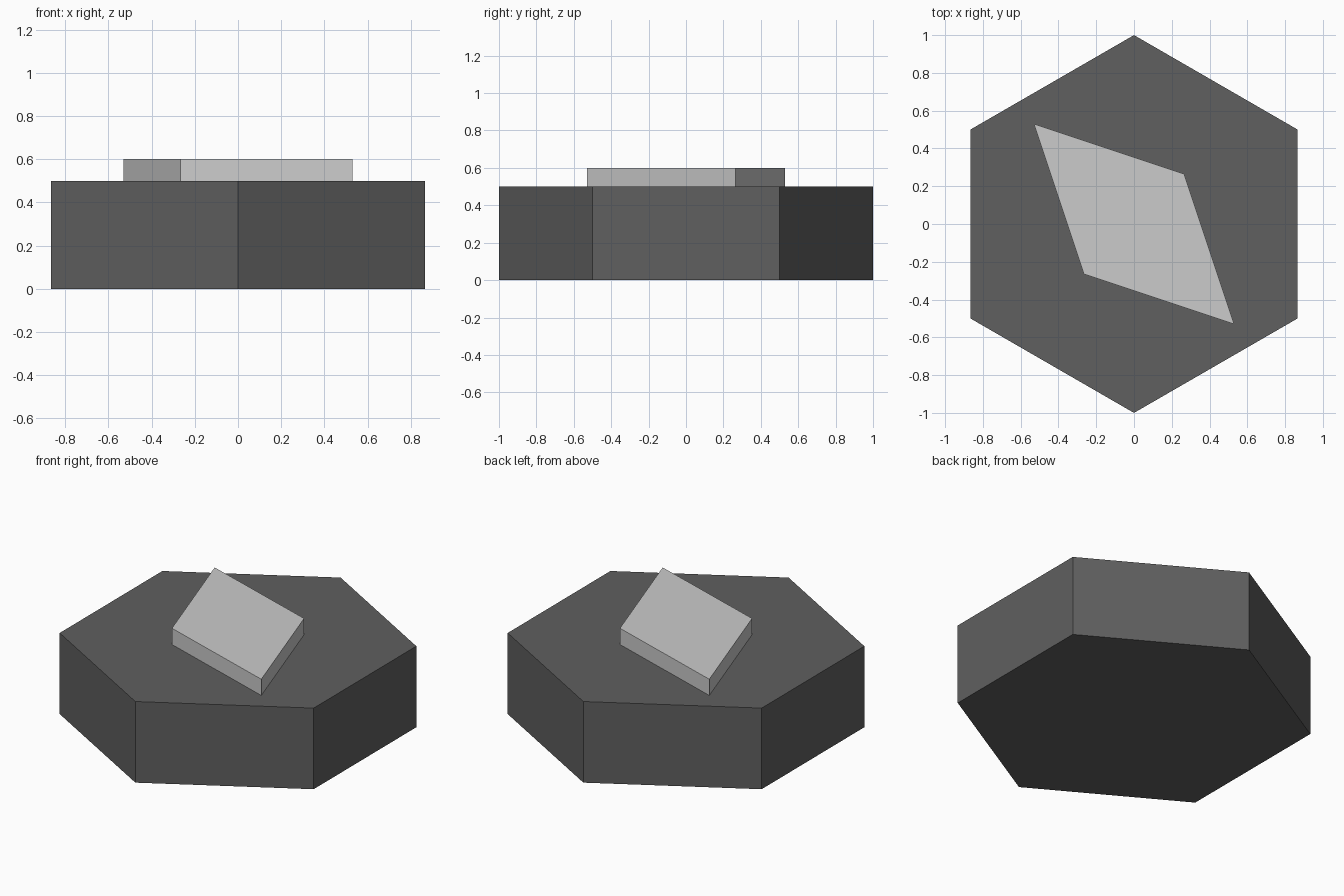
import bpy
from math import pi, sin, cos
import bmesh

if "Cube" in bpy.data.objects:
    bpy.data.objects.remove(bpy.data.objects["Cube"])


def grey(name, value):
    mat = bpy.data.materials.new(name)
    mat.diffuse_color = (value, value, value, 1)
    mat.use_nodes = True
    mat.node_tree.nodes["Principled BSDF"].inputs["Base Color"].default_value = mat.diffuse_color
    return mat


def prism(name, profile, z0, z1, mat):
    """Extrude a flat counter-clockwise outline from z0 up to z1."""
    bm = bmesh.new()
    face = bm.faces.new([bm.verts.new((x, y, z0)) for x, y in profile])
    top = bmesh.ops.extrude_face_region(bm, geom=[face], use_keep_orig=True)["geom"]
    for v in (g for g in top if isinstance(g, bmesh.types.BMVert)):
        v.co.z = z1
    bmesh.ops.recalc_face_normals(bm, faces=bm.faces[:])
    mesh = bpy.data.meshes.new(name)
    bm.to_mesh(mesh)
    bm.free()
    mesh.materials.append(mat)
    obj = bpy.data.objects.new(name, mesh)
    bpy.context.collection.objects.link(obj)
    return obj


# Hexagonal base with points facing front and back
hexagon = [(cos(pi / 2 + i * pi / 3), sin(pi / 2 + i * pi / 3)) for i in range(6)]
prism("hexagonal_base", hexagon, 0, 0.5, grey("dark_grey", 0.115))

# Raised diamond plate, long diagonal from back left to front right
diamond = [(r * cos(pi / 4 + i * pi / 2), r * sin(pi / 4 + i * pi / 2))
           for i, r in enumerate((0.375, 0.75, 0.375, 0.75))]
prism("diamond_plate", diamond, 0.5, 0.6, grey("light_grey", 0.8))
